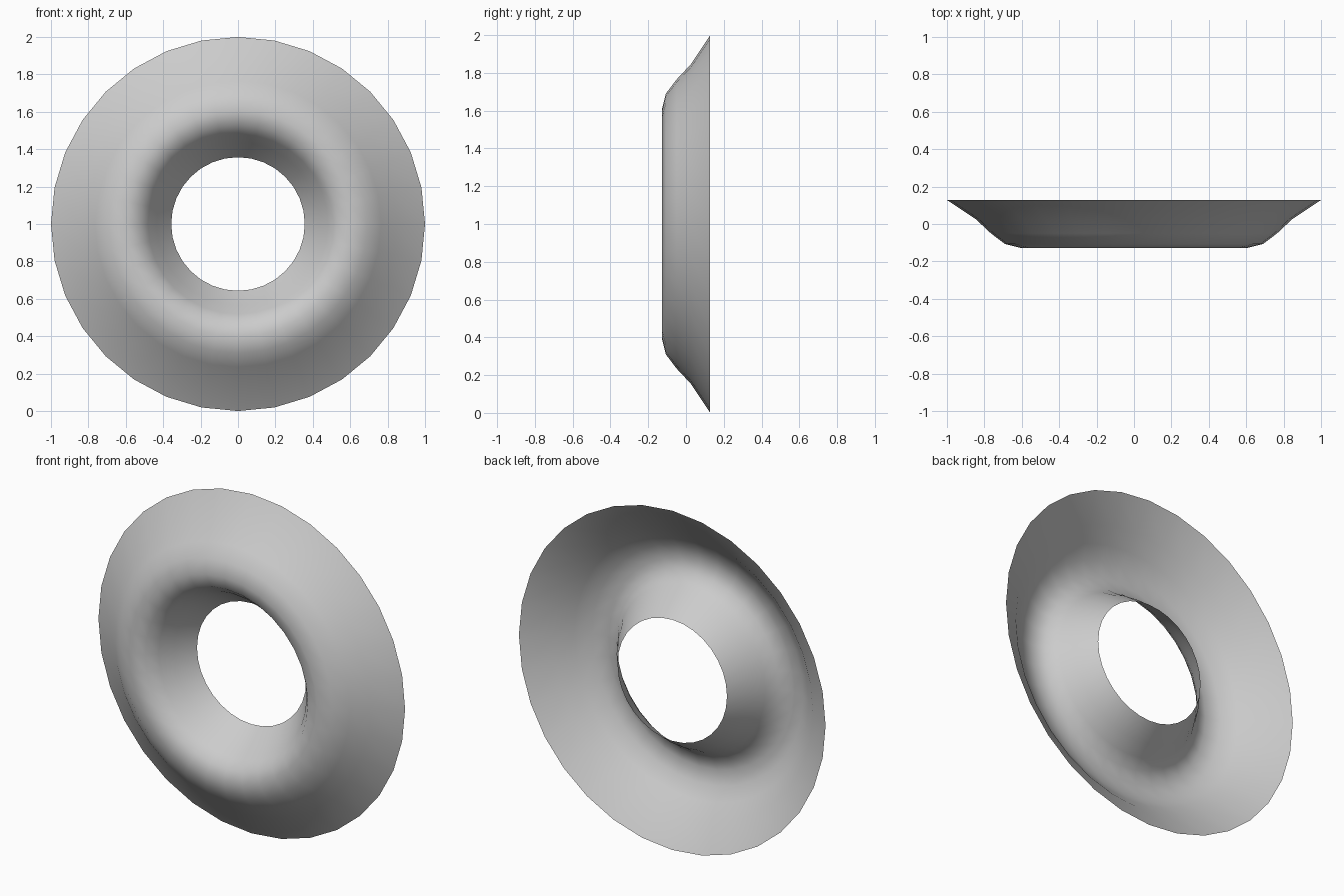
import bpy, math

if "Cube" in bpy.data.objects:
    bpy.data.objects.remove(bpy.data.objects["Cube"])

SIDES = 32
# Cross-section (radius, depth): outer rim, rounded front crest, hole rim
PROFILE = [(1.0, 0.128), (0.845, 0.025), (0.765, -0.05), (0.69, -0.107),
           (0.605, -0.128), (0.53, -0.107), (0.482, -0.05),
           (0.435, 0.025), (0.357, 0.128)]

# Open ring shell, revolved around the y axis
verts, faces = [], []
for i in range(SIDES):
    a = 2 * math.pi * i / SIDES
    verts += [(r * math.cos(a), y, 1 + r * math.sin(a)) for r, y in PROFILE]
n = len(PROFILE)
for i in range(SIDES):
    j = (i + 1) % SIDES
    for k in range(n - 1):
        faces.append((i * n + k, i * n + k + 1, j * n + k + 1, j * n + k))

mesh = bpy.data.meshes.new("ring_shell")
mesh.from_pydata(verts, [], faces)
# Front of the shell faces -y
if mesh.polygons[3].normal.y > 0:
    mesh.flip_normals()
mesh.shade_smooth()
ring = bpy.data.objects.new("ring_shell", mesh)
bpy.context.collection.objects.link(ring)
